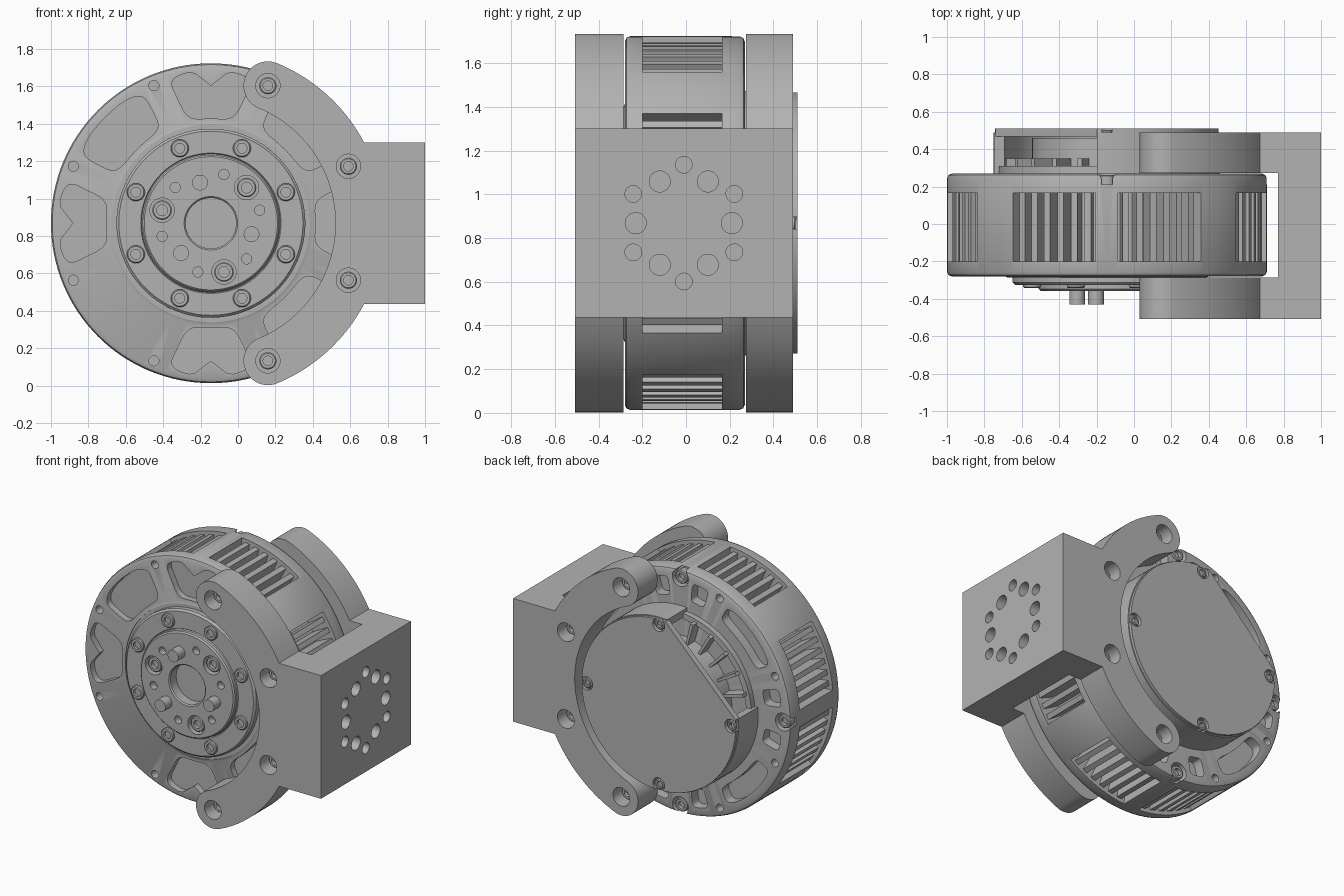
import bpy, bmesh, math
from mathutils import Matrix, Vector

if "Cube" in bpy.data.objects:
    bpy.data.objects.remove(bpy.data.objects["Cube"])

CX, CZ = -0.145, 0.868            # motor axis, running along y
FRONT, BACK = -0.28, 0.27         # motor body faces
BOLT_R = 0.796                    # mounting hole circle
BOLTS = [22.5 + 45 * k for k in range(8)]

grey = bpy.data.materials.new("plain grey")
grey.use_nodes = True
grey.diffuse_color = (0.45, 0.45, 0.45, 1)
grey.node_tree.nodes["Principled BSDF"].inputs["Base Color"].default_value = (0.45, 0.45, 0.45, 1)


def polar(r, deg, c=(CX, CZ)):
    a = math.radians(deg)
    return c[0] + r * math.cos(a), c[1] + r * math.sin(a)


def arc(r, a0, a1, n=24, c=(CX, CZ)):
    return [polar(r, a0 + (a1 - a0) * i / n, c) for i in range(n + 1)]


def sector(r0, r1, a0, a1, n=24):
    return arc(r0, a0, a1, n) + arc(r1, a1, a0, n)


def prism(bm, pts, y0, y1):
    """Extrude an outline drawn in x, z from y0 to y1."""
    face = bm.faces.new([bm.verts.new((x, y0, z)) for x, z in pts])
    out = bmesh.ops.extrude_face_region(bm, geom=[face])["geom"]
    moved = [v for v in out if isinstance(v, bmesh.types.BMVert)]
    bmesh.ops.translate(bm, verts=moved, vec=(0, y1 - y0, 0))


def disc(bm, r, c, y0, y1, n=32):
    prism(bm, arc(r, 0, 360 - 360 / n, n - 1, c), y0, y1)


def lathe(bm, profile, c=(CX, CZ), n=128):
    """Spin (radius, y) points around an axis along y."""
    vs = [bm.verts.new((c[0] + r, y, c[1])) for r, y in profile]
    es = [bm.edges.new(p) for p in zip(vs, vs[1:])]
    bmesh.ops.spin(bm, geom=vs + es, cent=(c[0], 0, c[1]), axis=(0, 1, 0),
                   angle=math.tau, steps=n, use_merge=True)
    bmesh.ops.remove_doubles(bm, verts=bm.verts, dist=1e-5)


def screw(bm, c, r, top, bottom, side):
    """Socket screw head; side is the y direction it faces."""
    sock = top - side * 0.025
    lathe(bm, [(0, bottom), (r, bottom), (r, top - side * 0.006), (r - 0.006, top),
               (r * 0.55, top), (r * 0.55, sock), (0, sock)], c, 24)


def pocket(bm, mid, half, r0, r1, y0, y1, taper=1.0, notch=0.0):
    """Rounded pocket laid along the rim, with an optional lobe in its outer side."""
    pts = []
    for i in range(64):
        t = math.tau * i / 64
        c, s = math.cos(t), math.sin(t)
        u = math.copysign(abs(c) ** 0.45, c)
        v = math.copysign(abs(s) ** 0.45, s)
        w = half * (taper + (1 - taper) * (v + 1) / 2)
        r = r0 + (r1 - r0) * (v + 1) / 2
        if v > 0:
            r -= notch * v * math.exp(-(u * w / 5) ** 4)
        pts.append(polar(r, mid + u * w))
    prism(bm, pts, y0, y1)


def make(name, bm, cutter=None):
    """Turn a bmesh into a shaded object, cutting another bmesh out of it."""
    def to_object(label, b):
        bmesh.ops.recalc_face_normals(b, faces=b.faces)
        me = bpy.data.meshes.new(label)
        b.to_mesh(me)
        b.free()
        o = bpy.data.objects.new(label, me)
        bpy.context.collection.objects.link(o)
        return o
    ob = to_object(name, bm)
    ob.data.materials.append(grey)
    bpy.ops.object.select_all(action="DESELECT")
    ob.select_set(True)
    bpy.context.view_layer.objects.active = ob
    if cutter:
        tool = to_object(name + "_cutter", cutter)
        tool.hide_render = True
        mod = ob.modifiers.new("cut", "BOOLEAN")
        mod.operation, mod.solver, mod.object = "DIFFERENCE", "EXACT", tool
        bpy.ops.object.modifier_apply(modifier=mod.name)
        bpy.data.objects.remove(tool)
    bpy.ops.object.shade_smooth_by_angle(angle=math.radians(30))
    return ob


# motor body with side windows, rim pockets and holes
body, cut = bmesh.new(), bmesh.new()
lathe(body, [(0, FRONT), (0.53, FRONT), (0.53, FRONT - 0.006), (0.545, FRONT), (0.83, FRONT),
             (0.848, FRONT + 0.008), (0.855, FRONT + 0.025), (0.855, BACK - 0.025),
             (0.848, BACK - 0.008), (0.83, BACK), (0, BACK)])
WINDOWS = [s * a for a in (20, 70, 110, 160) for s in (1, -1)]
for a in WINDOWS:
    prism(cut, sector(0.7, 0.95, a - 16, a + 16), -0.2, 0.165)
for a in (0, 90, 180, 270):
    pocket(cut, a, 17, 0.56, 0.815, -0.35, FRONT + 0.045, 0.75, 0.08)
    disc(cut, 0.062, polar(0.8, a), 0.21, 0.35)
    for s in (-11.5, 11.5):
        pocket(cut, a + s, 4.5, 0.66, 0.79, 0.2, 0.35)
    pocket(cut, a + 45, 17, 0.66, 0.79, 0.2, 0.35)
for a in (45, 135, 315):
    pocket(cut, a, 17.5, 0.56, 0.8, -0.35, FRONT + 0.045)
for a in BOLTS:
    disc(cut, 0.027, polar(BOLT_R, a), -0.35, -0.22)
    disc(cut, 0.027, polar(BOLT_R, a), 0.2, 0.35)
make("motor_body", body, cut)

# stator fins standing in the side windows
fins = bmesh.new()
for a in WINDOWS:
    for k in range(6):
        d = a - 13 + 5.2 * k
        prism(fins, sector(0.69, 0.83, d - 1.2, d + 1.2, 2), -0.21, 0.175)
make("stator_fins", fins)

# rear rim screws
rim = bmesh.new()
for a in (0, 90, 180, 270):
    screw(rim, polar(0.8, a), 0.046, 0.262, 0.2, 1)
make("rim_screws", rim)

# output hub on the front
hub, cut, heads, pins = (bmesh.new() for _ in range(4))
lathe(hub, [(0, FRONT + 0.01), (0.505, FRONT + 0.01), (0.505, -0.312), (0.492, -0.325),
            (0.375, -0.325), (0.37, -0.318), (0.365, -0.325), (0.365, -0.348), (0.356, -0.357),
            (0.143, -0.357), (0.135, -0.349), (0.135, FRONT - 0.005), (0, FRONT - 0.005)])
for a in BOLTS:
    screw(heads, polar(0.434, a), 0.048, -0.342, -0.31, -1)
for a in (45, 165, 285):
    disc(cut, 0.065, polar(0.27, a), -0.4, -0.3)
    screw(heads, polar(0.27, a), 0.052, -0.345, -0.295, -1)
    disc(pins, 0.042, polar(0.225, a + 60), -0.43, -0.3)
    for b in (30, 90):
        disc(cut, 0.027, polar(0.27, a + b), -0.4, -0.31)
make("output_hub", hub, cut)
make("hub_screws", heads)
make("hub_pins", pins)

# rear housing: open on the upper right, under a cover with one straight edge
wall, cover, cut, small = (bmesh.new() for _ in range(4))
prism(wall, sector(0.55, 0.605, 175, 455, 96), BACK - 0.01, 0.49)
make("housing_wall", wall)
flat = 40
prism(cover, arc(0.598, 135 + flat, 495 - flat, 112), 0.468, 0.51)
for a in (0, 90, 180, 270):
    disc(cut, 0.046, polar(0.56, a), 0.48, 0.6)
    screw(small, polar(0.56, a), 0.036, 0.502, 0.47, 1)
cover_ob = make("rear_cover", cover, cut)
bevel = cover_ob.modifiers.new("edge", "BEVEL")
bevel.width, bevel.segments = 0.008, 1
bevel.limit_method, bevel.angle_limit = "ANGLE", math.radians(50)
make("cover_screws", small)

# parts seen through the housing opening
core = bmesh.new()
disc(core, 0.4, (CX, CZ), BACK - 0.01, 0.46, 96)
for a in (105, 120, 135, 150, 165):
    prism(core, sector(0.38, 0.56, a - 1.2, a + 1.2, 2), BACK - 0.01, 0.35)
prism(core, sector(0.54, 0.58, 95, 175), BACK - 0.01, 0.31)
make("housing_core", core)

# bracket: two curved cheeks joined by a block on the left side
outer, end = 0.926, 67.5
meet = math.degrees(math.asin(0.432 / outer))
top_boss, low_boss = polar(BOLT_R, end), polar(BOLT_R, -end)
bracket, cut = bmesh.new(), bmesh.new()
outline = ([(1, CZ - 0.432), (1, CZ + 0.432)] + arc(outer, meet, end)
           + arc(0.13, end, end + 180, 24, top_boss)[1:]
           + arc(0.666, end, -end, 64)[1:]
           + arc(0.13, 180 - end, 360 - end, 24, low_boss)[1:]
           + arc(outer, -end, -meet)[1:])
prism(bracket, outline, -0.508, 0.49)
prism(cut, [(-1, -0.5), (0.77, -0.5), (0.77, 2.2), (-1, 2.2)], FRONT - 0.005, BACK + 0.004)
screws = bmesh.new()
for a in (-end, -22.5, 22.5, end):
    c = polar(BOLT_R, a)
    for y, s in ((-0.508, -1), (0.49, 1)):
        disc(cut, 0.065, c, y + s * 0.1, y - s * 0.12)
        screw(screws, c, 0.046, y - s * 0.07, y - s * 0.13, s)

# hole pattern through the block, along x
turn = Matrix.Rotation(math.radians(90), 4, "Z")
for k in range(12):
    a = math.radians(30 * k)
    r, size = (0.22, 0.048) if k % 2 == 0 else (0.267, 0.038)
    where = Vector((0.9, -0.01 + r * math.cos(a), CZ + r * math.sin(a)))
    before = set(cut.verts)
    disc(cut, size, (0, 0), -0.115, 0.3)
    new = [v for v in cut.verts if v not in before]
    bmesh.ops.transform(cut, verts=new, matrix=Matrix.Translation(where) @ turn.inverted())
make("bracket", bracket, cut)
make("bracket_screws", screws)
